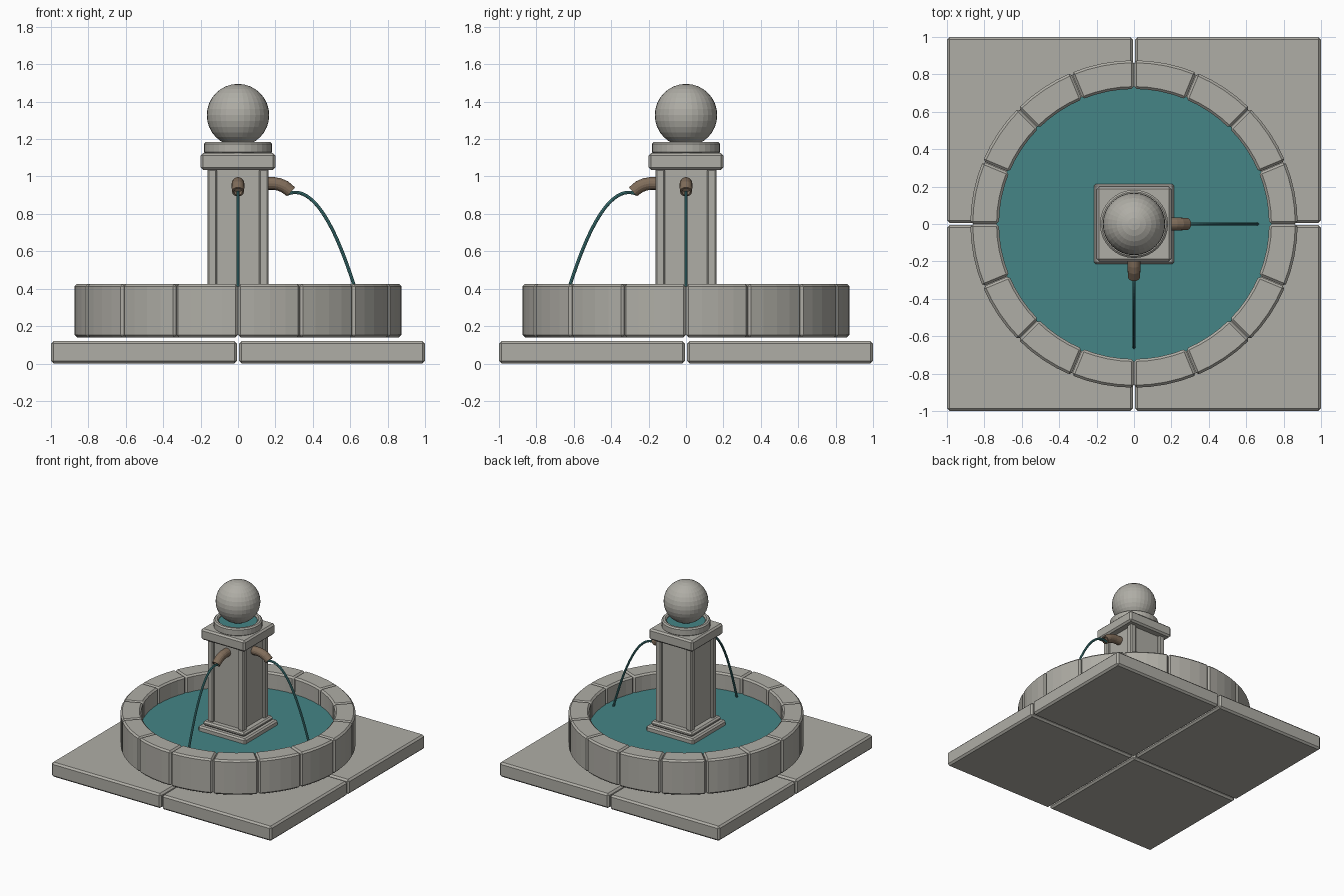
import bpy, bmesh, math
from mathutils import Vector, Matrix

if "Cube" in bpy.data.objects:
    bpy.data.objects.remove(bpy.data.objects["Cube"])


def material(name, rgb):
    m = bpy.data.materials.new(name)
    m.diffuse_color = (*rgb, 1)
    m.use_nodes = True
    m.node_tree.nodes["Principled BSDF"].inputs["Base Color"].default_value = m.diffuse_color
    return m


STONE = material("grey_stone", (0.43, 0.42, 0.38))
WATER = material("teal_water", (0.058, 0.235, 0.24))
BRONZE = material("brown_bronze", (0.22, 0.155, 0.105))


def finish(name, bm, mat, bevel=0):
    bmesh.ops.recalc_face_normals(bm, faces=bm.faces)
    me = bpy.data.meshes.new(name)
    bm.to_mesh(me)
    bm.free()
    me.materials.append(mat)
    ob = bpy.data.objects.new(name, me)
    bpy.context.collection.objects.link(ob)
    if bevel:
        mod = ob.modifiers.new("edge_bevel", 'BEVEL')
        mod.width = bevel
        mod.segments = 1
        mod.limit_method = 'ANGLE'
        mod.angle_limit = math.radians(40)
    return ob


def box(name, x0, x1, y0, y1, z0, z1, bevel=0):
    bm = bmesh.new()
    size = Matrix.Diagonal((x1 - x0, y1 - y0, z1 - z0, 1))
    mid = Matrix.Translation(((x0 + x1) / 2, (y0 + y1) / 2, (z0 + z1) / 2))
    bmesh.ops.create_cube(bm, size=1, matrix=mid @ size)
    return finish(name, bm, STONE, bevel)


def square(name, half, z0, z1, bevel=0):
    return box(name, -half, half, -half, half, z0, z1, bevel)


def arc_block(name, r0, r1, z0, z1, a0, a1, steps, bevel):
    # curved block: rectangular section swept about z
    bm = bmesh.new()
    closed = a1 - a0 > 6.28
    rings = []
    for i in range(steps if closed else steps + 1):
        a = a0 + (a1 - a0) * i / steps
        rings.append([bm.verts.new((r * math.cos(a), r * math.sin(a), z))
                      for r, z in ((r0, z0), (r1, z0), (r1, z1), (r0, z1))])
    pairs = list(zip(rings, rings[1:]))
    if closed:
        pairs.append((rings[-1], rings[0]))
    else:
        bm.faces.new(rings[0])
        bm.faces.new(rings[-1])
    for p, q in pairs:
        for j in range(4):
            k = (j + 1) % 4
            bm.faces.new((p[j], p[k], q[k], q[j]))
    return finish(name, bm, STONE, bevel)


def disc(name, r, z, mat):
    bm = bmesh.new()
    bmesh.ops.create_circle(bm, cap_ends=True, segments=64, radius=r,
                            matrix=Matrix.Translation((0, 0, z)))
    return finish(name, bm, mat)


def tube(name, path, sides, mat, turn):
    # path of (x, z, radius, tilt) in the xz plane, turned about z
    bm = bmesh.new()
    rot = Matrix.Rotation(turn, 3, 'Z')
    rings = []
    for x, z, r, tilt in path:
        up = Vector((-math.sin(tilt), 0, math.cos(tilt)))
        ring = []
        for i in range(sides):
            a = 2 * math.pi * i / sides
            p = Vector((x, 0, z)) + up * r * math.cos(a) + Vector((0, r * math.sin(a), 0))
            ring.append(bm.verts.new(rot @ p))
        rings.append(ring)
    for p, q in zip(rings, rings[1:]):
        for j in range(sides):
            k = (j + 1) % sides
            bm.faces.new((p[j], p[k], q[k], q[j]))
    bm.faces.new(rings[0])
    bm.faces.new(rings[-1])
    return finish(name, bm, mat)


# paving slabs
for i, sx in enumerate((-1, 1)):
    for j, sy in enumerate((-1, 1)):
        xs, ys = sorted((sx * 0.006, sx)), sorted((sy * 0.006, sy))
        box(f"paving_slab_{2 * i + j + 1}", *xs, *ys, 0, 0.12, 0.014)

# basin wall of sixteen blocks and the pool
for i in range(16):
    step = math.tau / 16
    arc_block(f"basin_block_{i + 1}", 0.722, 0.875, 0.14, 0.425,
              i * step + 0.0015, (i + 1) * step - 0.0015, 4, 0.013)
disc("pool_water", 0.735, 0.29, WATER)

# pedestal: stepped foot, core and corner posts
square("pedestal_foot", 0.215, 0.27, 0.33, 0.012)
square("pedestal_step", 0.19, 0.33, 0.365, 0.012)
square("pedestal_core", 0.142, 0.36, 1.04)
for i, sx in enumerate((-1, 1)):
    for j, sy in enumerate((-1, 1)):
        xs, ys = sorted((sx * 0.113, sx * 0.164)), sorted((sy * 0.113, sy * 0.164))
        box(f"corner_post_{2 * i + j + 1}", *xs, *ys, 0.36, 1.04, 0.008)

# cap, round bowl and ball
square("pedestal_cap", 0.2, 1.035, 1.125, 0.013)
arc_block("cap_ring", 0.145, 0.182, 1.12, 1.185, 0, math.tau, 32, 0.01)
disc("cap_water", 0.15, 1.168, WATER)
bm = bmesh.new()
bmesh.ops.create_uvsphere(bm, u_segments=32, v_segments=16, radius=0.167,
                          matrix=Matrix.Translation((0, 0, 1.328)))
finish("stone_ball", bm, STONE)

# spouts and falling water on the right and front sides
spout = [(0.13, 0.963, 0.034, 0), (0.19, 0.963, 0.034, -0.05), (0.222, 0.957, 0.034, -0.3),
         (0.25, 0.945, 0.034, -0.52), (0.284, 0.918, 0.032, -0.72),
         (0.284, 0.918, 0.023, -0.72), (0.262, 0.936, 0.023, -0.65)]
stream = []
for i in range(25):
    x = 0.265 + (0.664 - 0.265) * i / 24
    stream.append((x, 0.915 - 5.0 * (x - 0.305) ** 2, 0.009, math.atan(-10 * (x - 0.305))))
for side, turn in (("right", 0), ("front", -math.pi / 2)):
    tube(f"{side}_spout", spout, 16, BRONZE, turn)
    tube(f"{side}_stream", stream, 8, WATER, turn)
